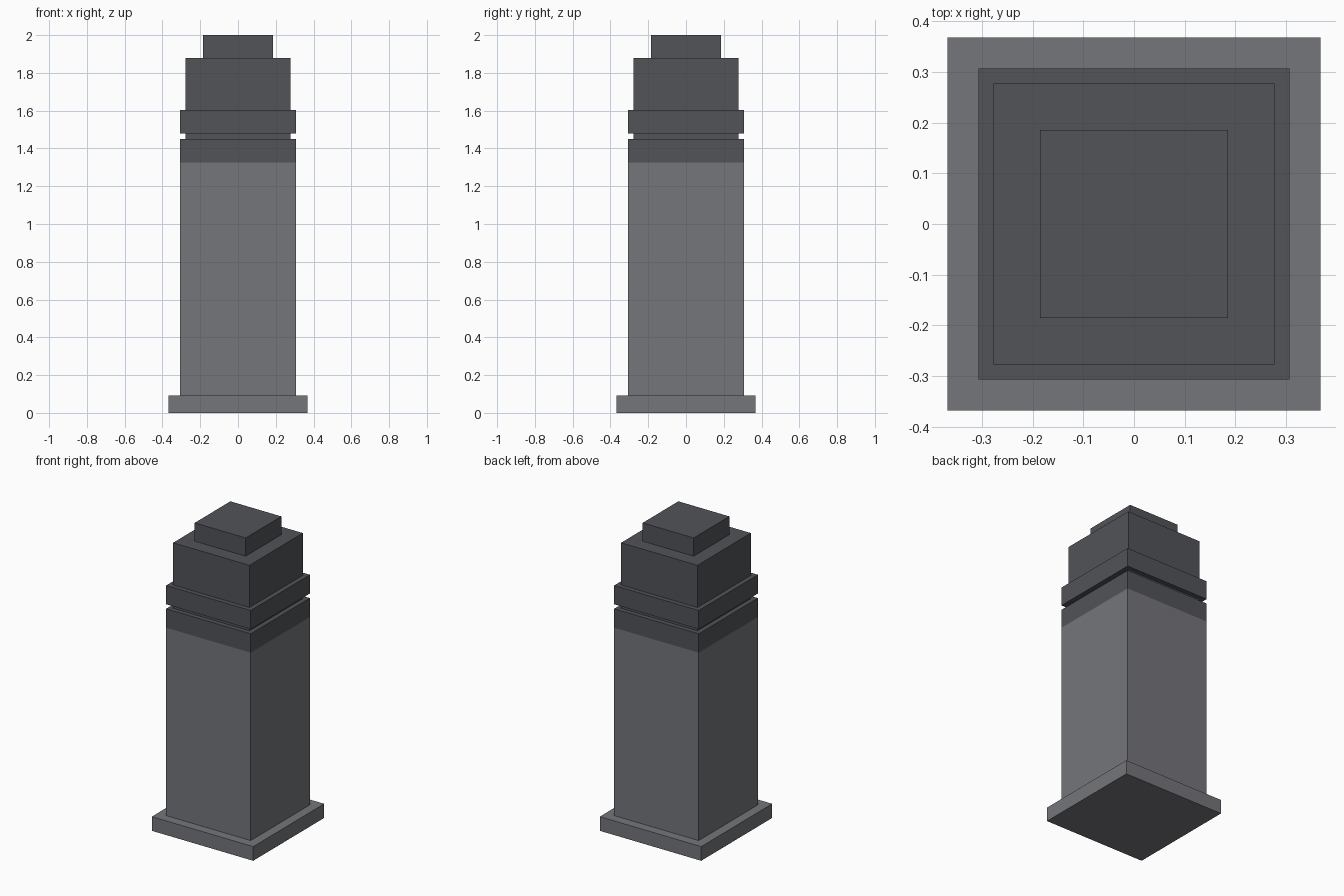
import bpy, bmesh

if "Cube" in bpy.data.objects:
    bpy.data.objects.remove(bpy.data.objects["Cube"])


def make_material(name, rgb):
    mat = bpy.data.materials.new(name)
    mat.diffuse_color = (*rgb, 1.0)
    mat.use_nodes = True
    mat.node_tree.nodes["Principled BSDF"].inputs["Base Color"].default_value = mat.diffuse_color
    return mat


light_stone = make_material("light_stone", (0.178, 0.181, 0.198))
dark_stone = make_material("dark_stone", (0.084, 0.087, 0.098))


def square_block(name, half, z0, z1, mats, split=None):
    """Square block; faces above the split height take the second material."""
    bm = bmesh.new()
    bmesh.ops.create_cube(bm, size=1.0)
    for v in bm.verts:
        v.co.x *= 2 * half
        v.co.y *= 2 * half
        v.co.z = z0 if v.co.z < 0 else z1
    if split is not None:
        bmesh.ops.bisect_plane(bm, geom=bm.verts[:] + bm.edges[:] + bm.faces[:],
                               plane_co=(0, 0, split), plane_no=(0, 0, 1))
        for f in bm.faces:
            f.material_index = int(f.calc_center_median().z > split)
    mesh = bpy.data.meshes.new(name)
    bm.to_mesh(mesh)
    bm.free()
    for mat in mats:
        mesh.materials.append(mat)
    obj = bpy.data.objects.new(name, mesh)
    bpy.context.collection.objects.link(obj)
    return obj


# Plinth and tall shaft with a dark upper band
square_block("base_plinth", 0.368, 0.0, 0.093, [light_stone])
square_block("shaft", 0.307, 0.093, 1.45, [light_stone, dark_stone], split=1.326)

# Recessed neck, projecting collar, upper block and cap
square_block("neck", 0.277, 1.45, 1.48, [dark_stone])
square_block("collar", 0.307, 1.48, 1.603, [dark_stone])
square_block("upper_block", 0.277, 1.603, 1.88, [dark_stone])
square_block("cap", 0.185, 1.88, 2.0, [dark_stone])
